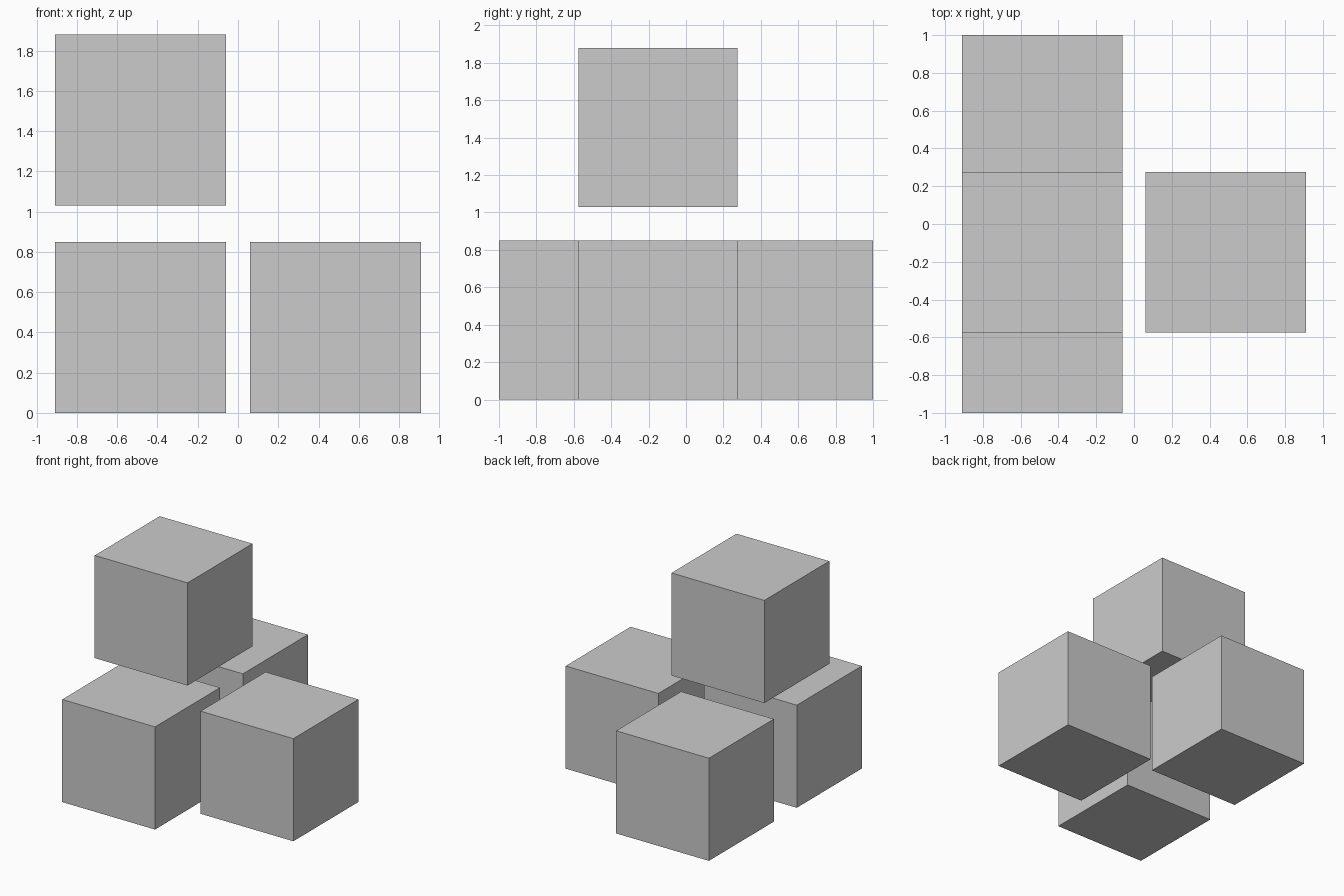
import bpy

if "Cube" in bpy.data.objects:
    bpy.data.objects.remove(bpy.data.objects["Cube"])

SIZE = 0.85
HALF = SIZE / 2


def add_cube(name, x, y, base):
    """Cube centred on x, y with its underside at height base."""
    bpy.ops.mesh.primitive_cube_add(size=SIZE, location=(x, y, base + HALF))
    bpy.context.object.name = name


# Left column of two ground cubes, one each side of y = 0
for name, side in (("front_left_cube", -1), ("back_left_cube", 1)):
    add_cube(name, -0.485, side * (1 - HALF), 0)

# Single ground cube on the right
add_cube("right_cube", 0.485, -0.15, 0)

# Floating cube above the left column
add_cube("upper_cube", -0.485, -0.15, 1.03)
